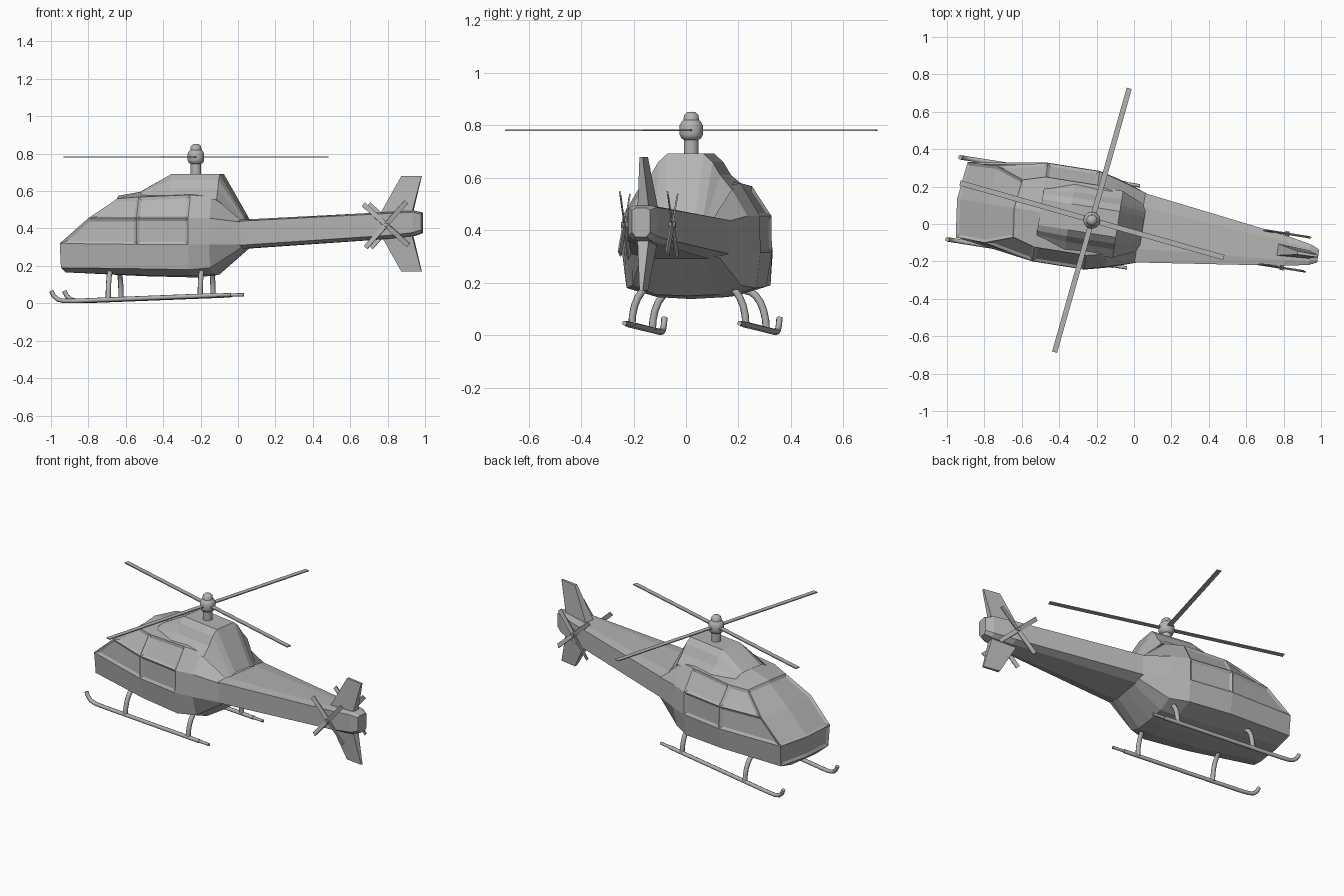
import bpy, bmesh, math
from mathutils import Matrix, Vector

if "Cube" in bpy.data.objects:
    bpy.data.objects.remove(bpy.data.objects["Cube"])

grey = bpy.data.materials.new("plain grey")
grey.use_nodes = True
GREY = (0.45, 0.45, 0.45, 1)
grey.diffuse_color = GREY
grey.node_tree.nodes["Principled BSDF"].inputs["Base Color"].default_value = GREY

# The helicopter is modelled along x around its mast, then turned as a whole
PLACE = Matrix.Translation((-0.225, 0.02, 0)) @ Matrix.Rotation(math.radians(-9), 4, 'Z')


def finish(name, bm, mirror=False, smooth=False):
    mesh = bpy.data.meshes.new(name)
    bm.to_mesh(mesh)
    bm.free()
    mesh.materials.append(grey)
    obj = bpy.data.objects.new(name, mesh)
    bpy.context.collection.objects.link(obj)
    obj.matrix_world = PLACE
    if mirror:
        mod = obj.modifiers.new("Mirror", 'MIRROR')
        mod.use_axis = (False, True, False)
    if smooth:
        bpy.ops.object.select_all(action='DESELECT')
        obj.select_set(True)
        bpy.context.view_layer.objects.active = obj
        bpy.ops.object.shade_smooth_by_angle(angle=math.radians(40))
    return obj


def skin(bm, sections):
    """Join neighbouring open sections with quads; returns verts and faces."""
    rows = [[bm.verts.new(p) for p in s] for s in sections]
    faces = [[bm.faces.new((a[i], a[i + 1], b[i + 1], b[i])) for i in range(len(a) - 1)]
             for a, b in zip(rows, rows[1:])]
    return rows, faces


def at(u, *pts):
    return [(u, v, z) for v, z in pts]


# Fuselage half: belly centre, belly edge, low side, belt, shoulder, roof edge, roof centre
bm = bmesh.new()
nose = [(-.69, 0, .165), (-.69, .1, .165), (-.7, .195, .19), (-.705, .203, .32),
        (-.55, .208, .455), (-.4, .155, .56), (-.42, 0, .575)]
sections = [
    nose,
    at(-.28, (0, .145), (.13, .15), (.245, .185), (.267, .315), (.265, .455), (.19, .568), (0, .6)),
    at(0, (0, .138), (.13, .145), (.25, .18), (.267, .315), (.265, .455), (.19, .58), (0, .6)),
    at(.11, (0, .15), (.12, .155), (.21, .19), (.24, .315), (.235, .455), (.165, .57), (0, .59)),
    at(.27, (0, .292), (.09, .292), (.15, .298), (.187, .315), (.187, .435), (.1, .447), (0, .447)),
]
rows, sides = skin(bm, sections)
n = rows[0]
low, tip, mid = [bm.verts.new(p) for p in ((-.715, 0, .19), (-.73, 0, .325), (-.575, 0, .458))]
bm.faces.new((n[0], n[1], n[2], low))
chin = bm.faces.new((low, n[2], n[3], tip))
shield = [bm.faces.new((tip, n[3], n[4], mid)), bm.faces.new((mid, n[4], n[5], n[6]))]
bmesh.ops.recalc_face_normals(bm, faces=bm.faces)
# Recessed windows: windscreen, chin pane and two rows of side panes
panes = [shield, [chin]] + [[sides[s][r]] for s in (0, 1) for r in (3, 4)]
for pane in panes:
    bmesh.ops.inset_region(bm, faces=pane, thickness=.016, depth=-.009, use_even_offset=True)
finish("fuselage", bm, mirror=True)

# Tail boom, tapering to a narrow blunt end
bm = bmesh.new()
boom = [at(u, (0, b), (.6 * w, b), (w, b + .018), (w, t - .008), (.6 * w, t), (0, t))
        for u, w, b, t in ((.26, .187, .292, .447), (1.05, .08, .345, .488),
                           (1.18, .055, .36, .495), (1.225, .035, .375, .485))]
rows, _ = skin(bm, boom)
bm.faces.new(rows[-1])
bmesh.ops.recalc_face_normals(bm, faces=bm.faces)
finish("tail_boom", bm, mirror=True)

# Engine cowling on the roof
bm = bmesh.new()
cowl = [
    at(-.28, (.14, .56), (.12, .585), (.1, .597), (.07, .602), (0, .604)),
    at(-.12, (.19, .565), (.135, .61), (.105, .66), (.07, .692), (0, .692)),
    at(.14, (.18, .555), (.135, .61), (.105, .66), (.07, .692), (0, .692)),
    at(.275, (.12, .43), (.1, .44), (.09, .45), (.06, .46), (0, .46)),
]
skin(bm, cowl)
bmesh.ops.recalc_face_normals(bm, faces=bm.faces)
finish("engine_cowling", bm, mirror=True)


# Mast and hub turned from one profile
def lathe(name, profile, sides=20):
    bm = bmesh.new()
    ring = [[Vector((r * math.cos(a), r * math.sin(a), z)) for r, z in profile]
            for a in (2 * math.pi * i / sides for i in range(sides + 1))]
    skin(bm, ring)
    bmesh.ops.remove_doubles(bm, verts=bm.verts, dist=.0005)
    bmesh.ops.recalc_face_normals(bm, faces=bm.faces)
    finish(name, bm, smooth=True)


lathe("rotor_mast", [(0, .68), (.028, .68), (.028, .745), (.038, .75), (.045, .765), (.045, .8),
                     (.036, .815), (.03, .82), (.028, .838), (.016, .85), (0, .852)])


def box(bm, size, matrix):
    bmesh.ops.create_cube(bm, size=1, matrix=matrix @ Matrix.Diagonal((*size, 1)))


# Main rotor: two crossed full-length blades
bm = bmesh.new()
for turn in (-6.8, 83.2):
    box(bm, (1.466, .028, .006),
        Matrix.Translation((0, 0, .782)) @ Matrix.Rotation(math.radians(turn), 4, 'Z'))
finish("main_rotor_blades", bm)

# Tail rotors, one on each side, with pitched blades
for side, label in ((1, "left"), (-1, "right")):
    bm = bmesh.new()
    hub = Matrix.Translation((1.043, side * .092, .42))
    for turn in (42, 132, 222, 312):
        box(bm, (.16, .006, .026), hub @ Matrix.Rotation(math.radians(turn), 4, 'Y')
            @ Matrix.Translation((.084, 0, 0)) @ Matrix.Rotation(.25, 4, 'X'))
    bmesh.ops.create_cone(bm, cap_ends=True, segments=10, radius1=.011, radius2=.011, depth=.05,
                          matrix=hub @ Matrix.Translation((0, -side * .012, 0))
                          @ Matrix.Rotation(math.pi / 2, 4, 'X'))
    finish(label + "_tail_rotor", bm)

# Swept tail fins above and below the boom
for up, label in ((1, "upper"), (-1, "lower")):
    bm = bmesh.new()
    ends = [[(a, w, z), (b, w * .7, z), (b, -w * .7, z), (a, -w, z), (a, w, z)]
            for a, b, w, z in ((1.0, 1.17, .032, .425 + up * .05),
                               (1.113, 1.222, .009, .425 + up * .255))]
    rows, _ = skin(bm, ends)
    bm.faces.new(rows[1][:4])
    bmesh.ops.remove_doubles(bm, verts=bm.verts, dist=.0001)
    bmesh.ops.recalc_face_normals(bm, faces=bm.faces)
    finish(label + "_tail_fin", bm)


# Landing gear tubes
def tube(name, points, radius):
    curve = bpy.data.curves.new(name, 'CURVE')
    curve.dimensions = '3D'
    curve.bevel_depth = radius
    curve.bevel_resolution = 2
    curve.use_fill_caps = True
    spline = curve.splines.new('POLY')
    spline.points.add(len(points) - 1)
    for p, co in zip(spline.points, points):
        p.co = (*co, 1)
    curve.materials.append(grey)
    obj = bpy.data.objects.new(name, curve)
    bpy.context.collection.objects.link(obj)
    obj.matrix_world = PLACE


for side, label in ((1, "left"), (-1, "right")):
    y = side * .222
    tube(label + "_skid", [(-.748, y, .066), (-.735, y, .04), (-.712, y, .02), (-.68, y, .013),
                           (-.62, y, .013), (.15, y, .043)], .012)
    tube(label + "_skid_shoe", [(.13, y, .043), (.225, y, .046)], .009)
    for u, z, place in ((-.44, .02, "front"), (.058, .038, "rear")):
        arc = [(u, side * (.14 + .08 * math.cos(a)), z + .15 * math.sin(a))
               for a in (math.radians(d) for d in range(0, 91, 15))]
        tube(f"{label}_{place}_strut", arc, .014)
